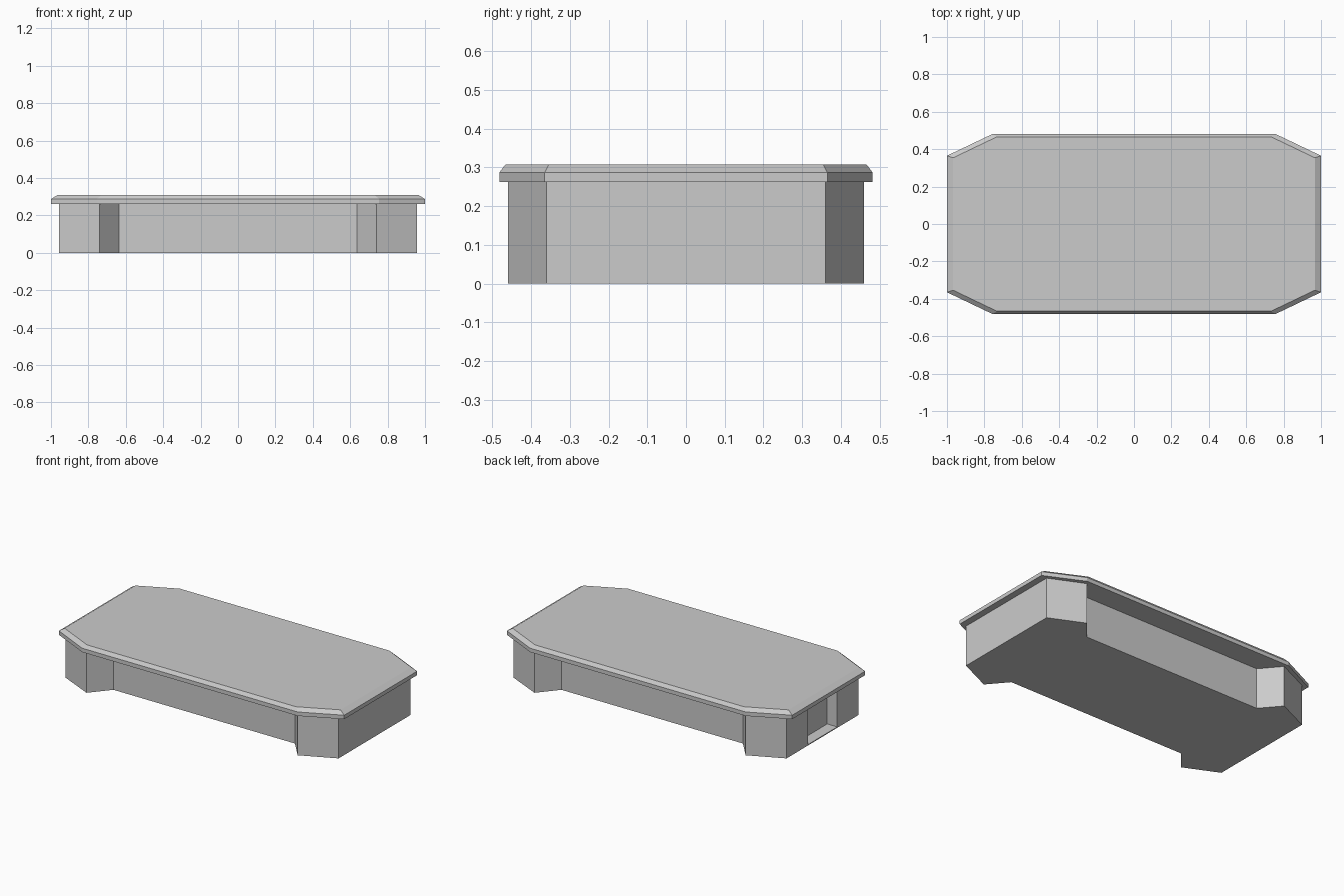
import bpy, bmesh

if "Cube" in bpy.data.objects:
    bpy.data.objects.remove(bpy.data.objects["Cube"])


def mirrored(quarter):
    """Closed outline from points in the +x +y quarter, ordered from +x to +y."""
    right_back = list(quarter)
    left_back = [(-x, y) for x, y in reversed(quarter)]
    left_front = [(-x, -y) for x, y in quarter]
    right_front = [(x, -y) for x, y in reversed(quarter)]
    return right_back + left_back + left_front + right_front


def loft(name, layers):
    """Solid through stacked outlines; layers = [(outline, z), ...]."""
    bm = bmesh.new()
    rings = [[bm.verts.new((x, y, z)) for x, y in outline] for outline, z in layers]
    n = len(rings[0])
    for low, high in zip(rings, rings[1:]):
        for i in range(n):
            j = (i + 1) % n
            bm.faces.new((low[i], low[j], high[j], high[i]))
    bm.faces.new(rings[0][::-1])
    bm.faces.new(rings[-1])
    bmesh.ops.recalc_face_normals(bm, faces=bm.faces)
    mesh = bpy.data.meshes.new(name)
    bm.to_mesh(mesh)
    bm.free()
    obj = bpy.data.objects.new(name, mesh)
    bpy.context.collection.objects.link(obj)
    return obj


# Top slab: long octagon with a chamfered upper edge
edge = mirrored([(1.0, 0.365), (0.755, 0.482)])
inner = mirrored([(0.967, 0.354), (0.733, 0.466)])
loft("top_slab", [(edge, 0.262), (edge, 0.287), (inner, 0.308)])

# Base: angled corner piers with recessed long sides
base_outline = mirrored([(0.957, 0.36), (0.74, 0.46), (0.636, 0.338)])
base = loft("base", [(base_outline, 0.0), (base_outline, 0.262)])

# Niche in the left end, with a thin floor
niche = mirrored([(0.07, 0.147)])
cutter = loft("niche_cutter", [([(x - 0.957, y) for x, y in niche], 0.006),
                               ([(x - 0.957, y) for x, y in niche], 0.25)])
cutter.hide_render = True
cutter.hide_viewport = True
cut = base.modifiers.new("niche", 'BOOLEAN')
cut.operation = 'DIFFERENCE'
cut.solver = 'EXACT'
cut.object = cutter
